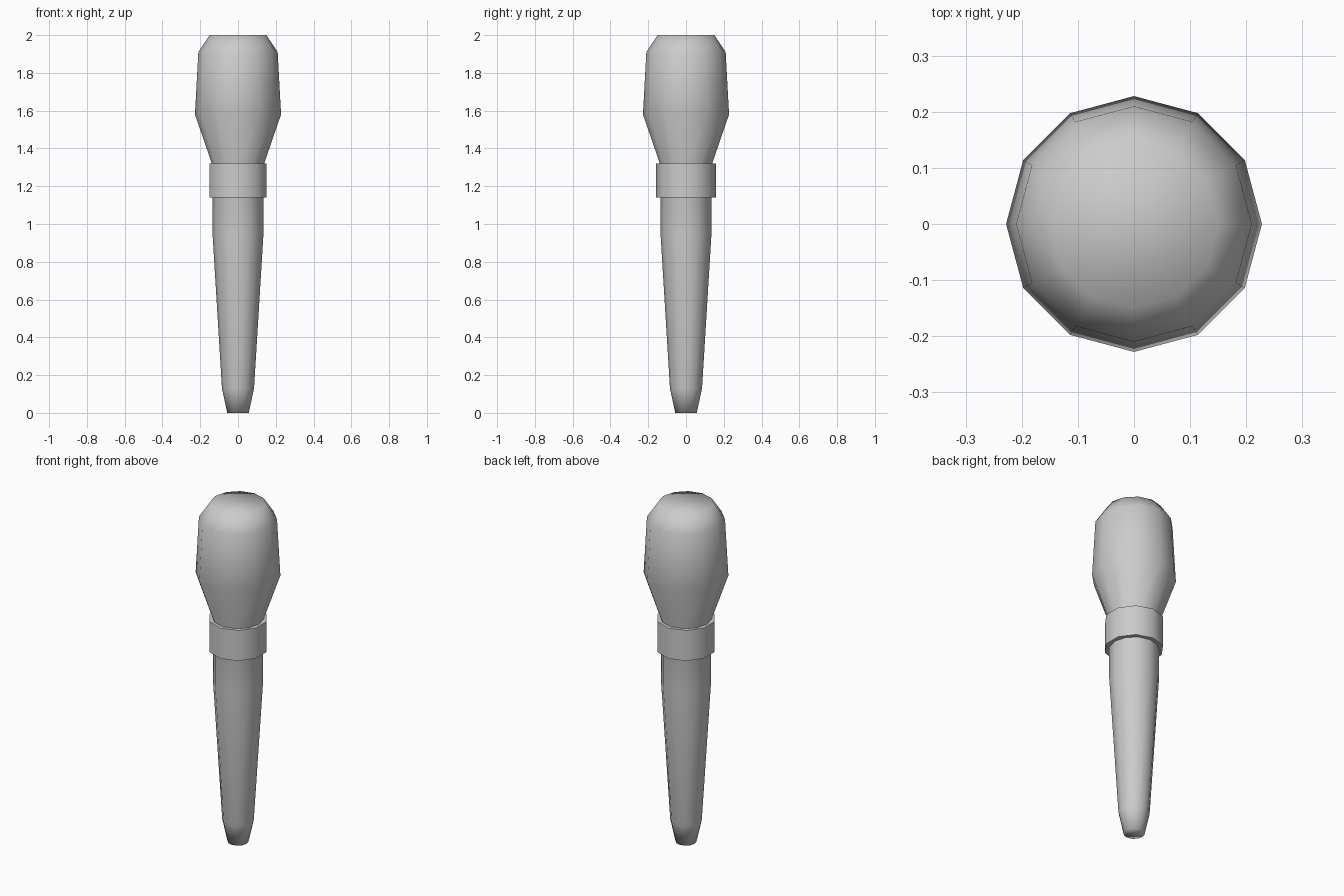
import bpy, bmesh, math

if "Cube" in bpy.data.objects:
    bpy.data.objects.remove(bpy.data.objects["Cube"])


def lathe(name, profile, sides):
    """Capped solid of revolution; first vertex of each ring lies on +y."""
    bm = bmesh.new()
    rings = []
    for r, z in profile:
        ring = []
        for i in range(sides):
            a = math.pi / 2 + 2 * math.pi * i / sides
            ring.append(bm.verts.new((r * math.cos(a), r * math.sin(a), z)))
        rings.append(ring)
    for lo, hi in zip(rings, rings[1:]):
        for i in range(sides):
            j = (i + 1) % sides
            bm.faces.new((lo[i], lo[j], hi[j], hi[i]))
    bm.faces.new(rings[0][::-1])
    bm.faces.new(rings[-1])
    mesh = bpy.data.meshes.new(name)
    bm.to_mesh(mesh)
    bm.free()
    obj = bpy.data.objects.new(name, mesh)
    bpy.context.collection.objects.link(obj)
    return obj


def smooth(obj, degrees):
    bpy.ops.object.select_all(action='DESELECT')
    obj.select_set(True)
    bpy.context.view_layer.objects.active = obj
    bpy.ops.object.shade_smooth_by_angle(angle=math.radians(degrees))


# Tapered shaft flaring into the bulbous head, one softly shaded body
body = lathe("shaft_and_head", [
    (0.057, 0.0), (0.085, 0.13), (0.135, 0.95), (0.135, 1.31),
    (0.228, 1.58), (0.21, 1.91), (0.15, 2.0)], 12)
smooth(body, 80)

# Ten-sided collar around the neck, with sharp rims
collar = lathe("collar", [(0.16, 1.14), (0.16, 1.32)], 10)
smooth(collar, 40)
